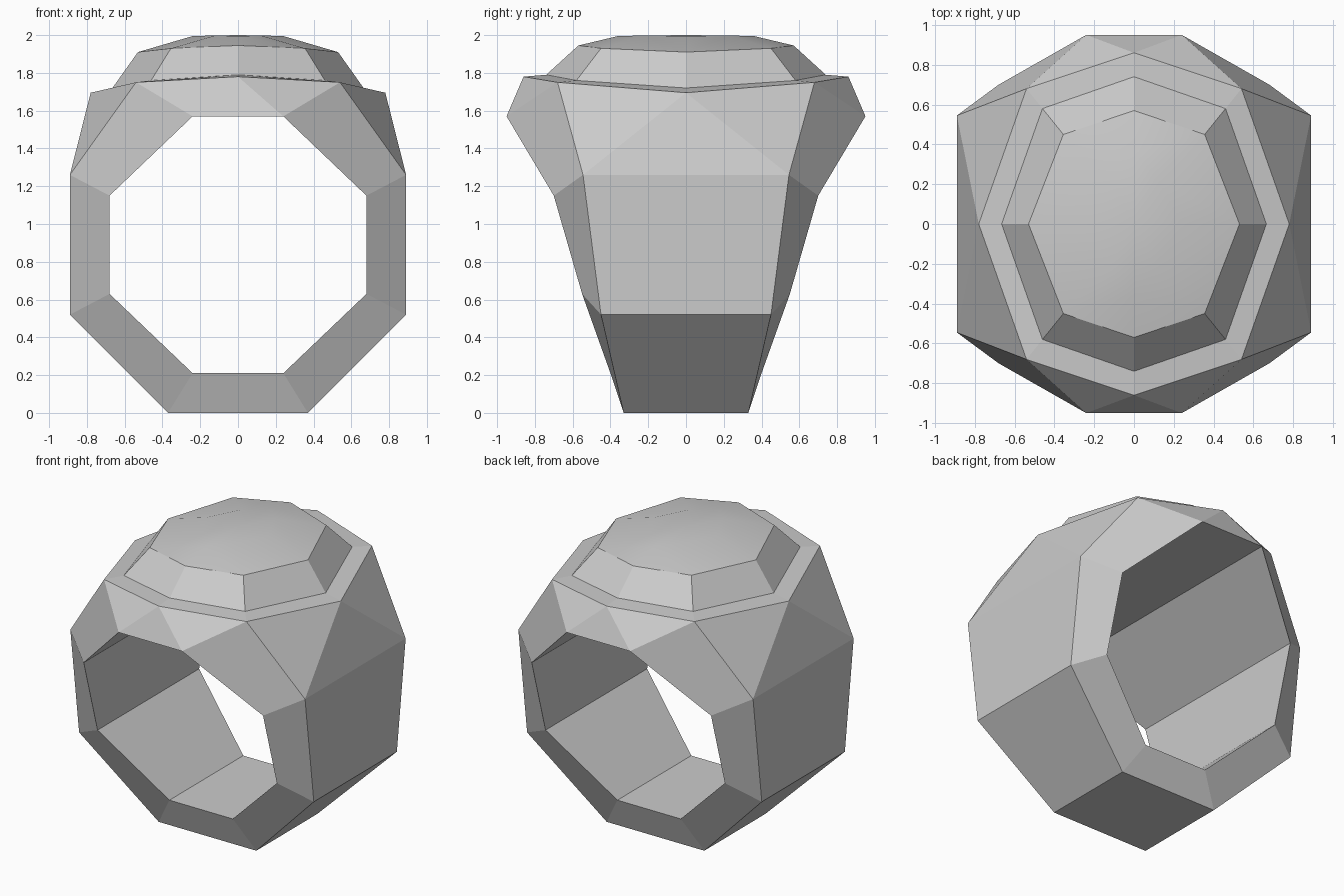
import bpy, bmesh, math

cube = bpy.data.objects.get("Cube")
if cube:
    bpy.data.objects.remove(cube, do_unlink=True)

metal = bpy.data.materials.new("light grey metal")
metal.use_nodes = True
grey = (0.6, 0.6, 0.6, 1)
metal.diffuse_color = grey
metal.node_tree.nodes["Principled BSDF"].inputs["Base Color"].default_value = grey


def on_centre(p):
    """Same point moved onto the middle plane y = 0."""
    return (p[0], 0, p[2])


def strips(a, b):
    """Quads joining two rows of points."""
    return [(a[i], a[i + 1], b[i + 1], b[i]) for i in range(len(a) - 1)]


def build(name, faces, smooth_faces=()):
    """Make a part from one quarter of its faces, mirrored across x and y."""
    bm = bmesh.new()
    for group, smooth in ((faces, False), (smooth_faces, True)):
        for pts in group:
            for sx in (1, -1):
                for sy in (1, -1):
                    f = bm.faces.new([bm.verts.new((x * sx, y * sy, z)) for x, y, z in pts])
                    f.smooth = smooth
    bmesh.ops.remove_doubles(bm, verts=bm.verts, dist=0.0005)
    bmesh.ops.recalc_face_normals(bm, faces=bm.faces)
    # join the halves of flat faces that cross a mirror plane
    if not smooth_faces:
        bmesh.ops.dissolve_limit(bm, angle_limit=math.radians(0.1),
                                 verts=bm.verts, edges=bm.edges)
    mesh = bpy.data.meshes.new(name)
    bm.to_mesh(mesh)
    bm.free()
    mesh.materials.append(metal)
    obj = bpy.data.objects.new(name, mesh)
    bpy.context.scene.collection.objects.link(obj)
    return obj


# Quarter profiles: finger hole, outer band, then setting rim and stone rings
hole = [(0, .40, .21), (.24, .40, .21), (.68, .55, .63),
        (.68, .70, 1.15), (.24, .95, 1.57), (0, .95, 1.57)]
outer = [(0, .33, 0), (.37, .33, 0), (.89, .45, .52), (.89, .545, 1.26)]
rim = [(.78, 0, 1.695), (.54, .68, 1.75), (0, .86, 1.78)]
seat = [(.665, 0, 1.72), (.46, .58, 1.76), (0, .74, 1.79)]
crown = [(.53, 0, 1.91), (.355, .45, 1.93), (0, .57, 1.945)]
table = [(.24, 0, 1.995), (.12, .22, 1.998), (0, .36, 1.995)]
peak = (0, 0, 2)

# Band: tunnel, outside, front walls, shoulders and the setting rim
band = strips(hole, [on_centre(p) for p in hole])
band += strips(outer, [on_centre(p) for p in outer])
band += strips(hole[:4], outer)
shoulder = outer[3]
band += [
    (hole[3], hole[4], rim[1], shoulder),
    (hole[4], hole[5], rim[2]),
    (hole[4], rim[2], rim[1]),
    (shoulder, on_centre(shoulder), rim[0]),
    (shoulder, rim[0], rim[1]),
]
band += strips(rim, seat)
build("ring_band", band)

# Stone: flat bevelled sides with a softly domed top
dome = strips(crown, table)
dome += [(table[i], table[i + 1], peak) for i in range(2)]
build("domed_stone", strips(seat, crown), dome)
